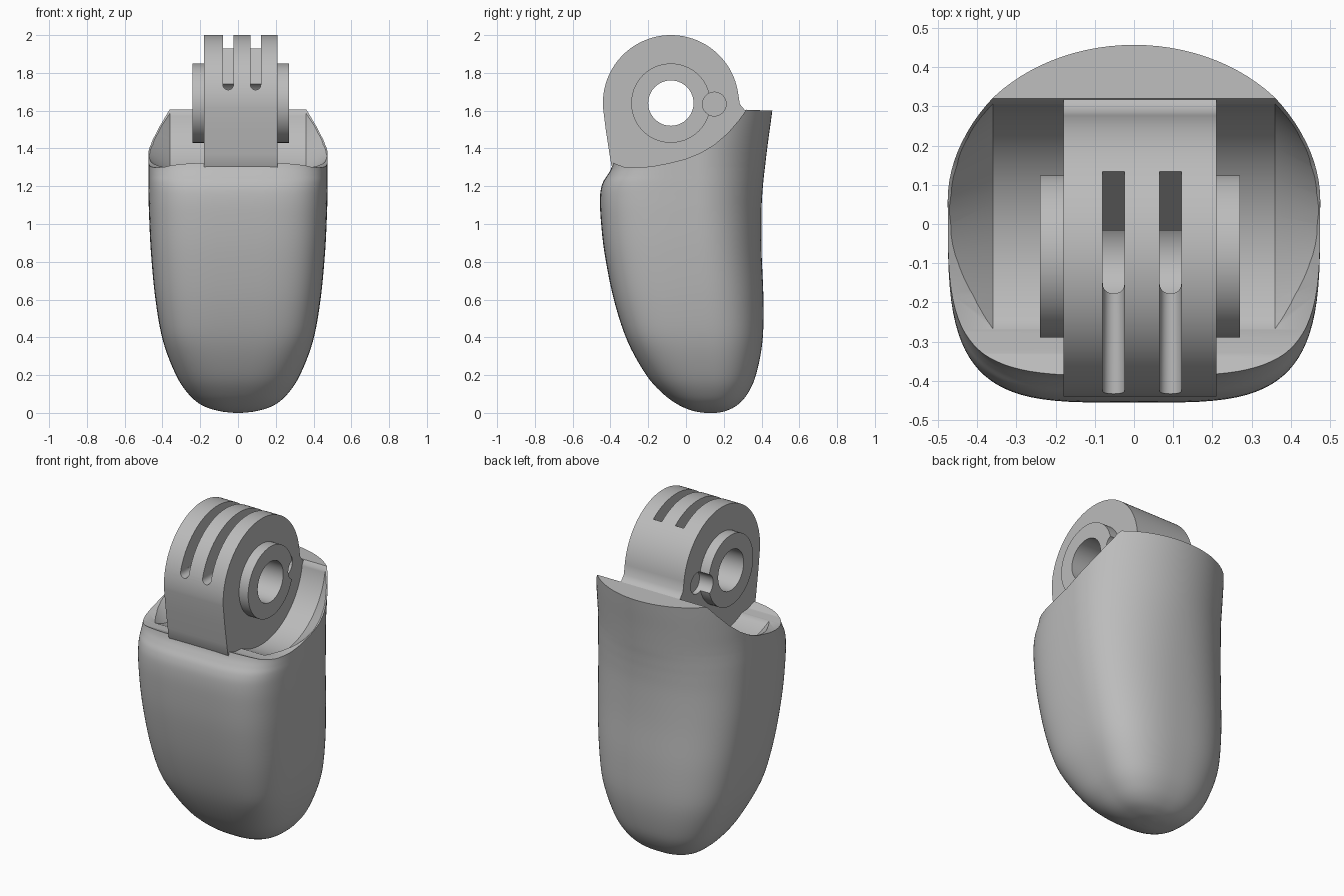
import bpy
import bmesh
from math import sin, cos, pi, radians
from mathutils import Vector

if "Cube" in bpy.data.objects:
    bpy.data.objects.remove(bpy.data.objects["Cube"])

grey = bpy.data.materials.new("plain_grey")
grey.use_nodes = True
grey.diffuse_color = (0.5, 0.5, 0.5, 1)
grey.node_tree.nodes["Principled BSDF"].inputs["Base Color"].default_value = (0.5, 0.5, 0.5, 1)

PIVOT = (-0.08, 1.64)   # hinge axis, y and z
MID = 0.015             # hinge centre in x


def loft(name, rings):
    """Skin a list of closed rings and cap both ends."""
    bm = bmesh.new()
    loops = [[bm.verts.new(p) for p in ring] for ring in rings]
    n = len(loops[0])
    for a, b in zip(loops, loops[1:]):
        for i in range(n):
            j = (i + 1) % n
            bm.faces.new((a[i], a[j], b[j], b[i]))
    bm.faces.new(loops[0][::-1])
    bm.faces.new(loops[-1])
    bmesh.ops.recalc_face_normals(bm, faces=bm.faces)
    mesh = bpy.data.meshes.new(name)
    bm.to_mesh(mesh)
    bm.free()
    mesh.materials.append(grey)
    ob = bpy.data.objects.new(name, mesh)
    bpy.context.collection.objects.link(ob)
    return ob


def arc(radius, start, end, steps, centre=PIVOT):
    angles = [radians(start + (end - start) * i / steps) for i in range(steps + 1)]
    return [(centre[0] + radius * cos(a), centre[1] + radius * sin(a)) for a in angles]


def prism(name, profile, x0, x1):
    return loft(name, [[(x, y, z) for y, z in profile] for x in (x0, x1)])


def lathe(name, stations, centre=PIVOT, sides=72):
    """Round part about an axis along x, from (x, radius) stations."""
    return loft(name, [[(x, y, z) for y, z in arc(r, 0, 360, sides, centre)[:-1]]
                       for x, r in stations])


def combine(target, tool, operation):
    mod = target.modifiers.new(operation, 'BOOLEAN')
    mod.operation = operation
    mod.solver = 'EXACT'
    mod.object = tool
    bpy.context.view_layer.objects.active = target
    bpy.ops.object.modifier_apply(modifier=mod.name)
    bpy.data.objects.remove(tool)


def smooth_keys(keys, steps):
    """Catmull-Rom curve through the key rings."""
    keys = [Vector(k) for k in keys]
    out = []
    for i in range(len(keys) - 1):
        a, b = keys[max(i - 1, 0)], keys[i]
        c, d = keys[i + 1], keys[min(i + 2, len(keys) - 1)]
        for s in range(steps):
            t = s / steps
            out.append(b + (c - a) * (t / 2) + (a * 2 - b * 5 + c * 4 - d) * (t * t / 2)
                       + (b * 3 - a - c * 3 + d) * (t ** 3 / 2))
    return out + [keys[-1]]


def section(z, half, front, centre, back, count=96):
    """Boxy towards the front; the back grows rounder with height."""
    boxy = 2.4 + 1.5 * min(1, z / 0.4)
    soft = 2.5 - 0.5 * min(1, max(0, (z - 0.4) / 0.9))
    ring = []
    for i in range(count):
        c, s = cos(2 * pi * i / count), sin(2 * pi * i / count)
        power, reach = (soft, back - centre) if s > 0 else (boxy, centre - front)
        x = half * abs(c) ** (2 / power) * (1 if c > 0 else -1)
        y = reach * abs(s) ** (2 / power) * (1 if s > 0 else -1)
        ring.append((x, centre + y, z))
    return ring


# Rounded fingertip shell: height, half width, front y, widest y, back y
keys = [(0, .02, .10, .13, .16), (.01, .10, .04, .13, .21), (.04, .19, -.035, .13, .27),
        (.10, .262, -.12, .13, .325), (.20, .328, -.21, .125, .37),
        (.38, .397, -.31, .11, .405), (.60, .437, -.382, .09, .41),
        (.85, .461, -.432, .07, .40), (1.05, .471, -.453, .06, .399),
        (1.16, .474, -.454, .06, .404), (1.22, .475, -.44, .06, .409),
        (1.26, .475, -.415, .06, .413), (1.30, .475, -.394, .06, .418),
        (1.36, .475, -.38, .06, .425), (1.44, .475, -.375, .065, .435),
        (1.54, .474, -.375, .07, .449), (1.64, .473, -.375, .07, .462)]
body = loft("fingertip_body", [section(*k) for k in smooth_keys(keys, 5)])

# Sweeping top edge, low at the front and high at the back
rim = [(-.7, 1.33), (-.39, 1.325), (-.33, 1.303), (-.27, 1.298), (-.18, 1.305), (-.1, 1.32),
       (0, 1.345), (.08, 1.378), (.15, 1.42), (.22, 1.48), (.28, 1.55), (.32, 1.605),
       (.7, 1.59), (.7, 2.2), (-.7, 2.2)]
combine(body, prism("rim_cutter", rim, -0.7, 0.7), 'DIFFERENCE')

# Round hollow either side of the hinge, with sloping outer walls
combine(body, lathe("hollow_cutter", [(-.5, .28), (-.36, .39), (.36, .39), (.5, .28)]),
        'DIFFERENCE')

# Hinge lug with a neck running down into the body
outline = arc(.36, 8, 184, 64) + [(-.425, 1.5), (-.405, 1.37), (-.395, 1.31), (-.34, 1.22),
                                  (.3, 1.22), (.35, 1.4), (.35, 1.59), (.31, 1.605),
                                  (.285, 1.635)]
lug = prism("hinge_lug", outline, MID - .195, MID + .195)

# Raised round bosses on both sides
combine(lug, lathe("hinge_boss", [(MID - .255, .21), (MID + .255, .21)]), 'UNION')

# Bore through the lug
combine(lug, lathe("bore_cutter", [(MID - .3, .12), (MID + .3, .12)]), 'DIFFERENCE')

# Tendon slots reaching down to the bore, with rounded floors at the front
for x in (-.052, .093):
    slot = [(-.6, 1.738), (-.02, 1.738), (.135, 1.93), (.25, 2.1), (-.6, 2.1)]
    combine(lug, prism("slot_cutter", slot, x - .028, x + .028), 'DIFFERENCE')
    ends = [[(x + .0279 * cos(2 * pi * i / 20), y, 1.738 + .028 * sin(2 * pi * i / 20))
             for i in range(20)] for y in (-.6, -.1)]
    combine(lug, loft("slot_floor_cutter", ends), 'DIFFERENCE')

# Small blind notch in the rear edge of each boss
for side in (-1, 1):
    notch = [(MID + side * .165, .063), (MID + side * .3, .063)]
    combine(lug, lathe("notch_cutter", notch, (.15, 1.635), 32), 'DIFFERENCE')

# Soft shading with crisp machined edges
bpy.ops.object.select_all(action='DESELECT')
for ob in (body, lug):
    ob.select_set(True)
bpy.context.view_layer.objects.active = body
bpy.ops.object.shade_smooth_by_angle(angle=radians(32))
